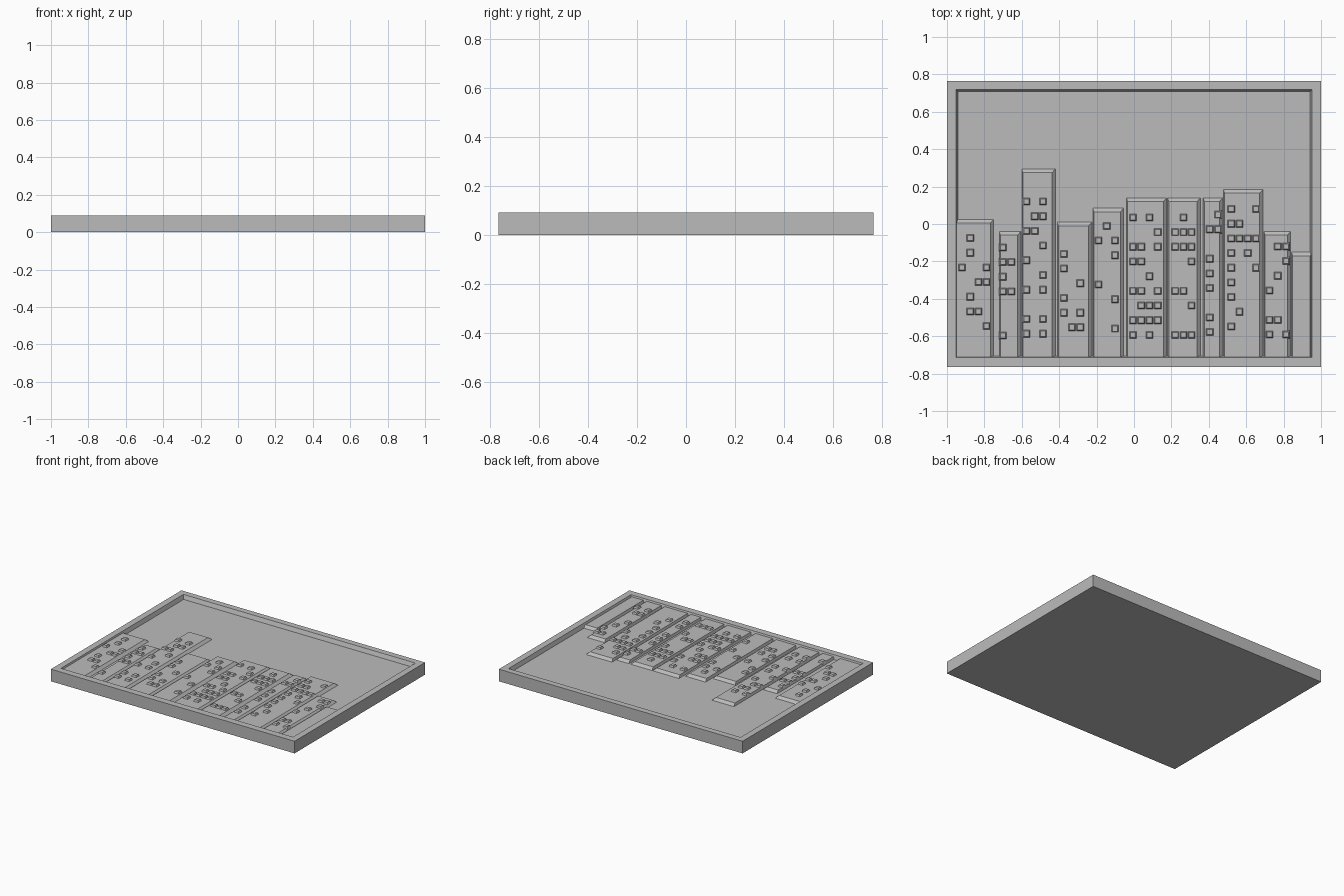
import bpy, bmesh

cube = bpy.data.objects.get("Cube")
if cube:
    bpy.data.objects.remove(cube, do_unlink=True)

stone = bpy.data.materials.new("plain grey")
stone.use_nodes = True
GREY = (0.5, 0.5, 0.5, 1)
stone.diffuse_color = GREY
stone.node_tree.nodes["Principled BSDF"].inputs["Base Color"].default_value = GREY

RIM, FLOOR, ROOF = 0.09, 0.06, 0.078
FRONT = -0.73
PITCH = 0.0785


def add_stack(bm, rings):
    """Closed solid through stacked rectangles (x0, x1, y0, y1, z)."""
    loops = [[bm.verts.new(p) for p in ((x0, y0, z), (x1, y0, z), (x1, y1, z), (x0, y1, z))]
             for x0, x1, y0, y1, z in rings]
    for a, b in zip(loops, loops[1:]):
        for i in range(4):
            j = (i + 1) % 4
            bm.faces.new((a[i], a[j], b[j], b[i]))
    bm.faces.new(loops[0][::-1])
    bm.faces.new(loops[-1])


def finish(name, bm):
    mesh = bpy.data.meshes.new(name)
    bm.to_mesh(mesh)
    bm.free()
    mesh.materials.append(stone)
    bpy.context.collection.objects.link(bpy.data.objects.new(name, mesh))


# Slab with a rim around the recessed sky
bm = bmesh.new()
add_stack(bm, [(-1, 1, -0.765, 0.765, 0), (-1, 1, -0.765, 0.765, RIM),
               (-0.952, 0.952, -0.715, 0.72, RIM), (-0.942, 0.942, -0.705, 0.708, FLOOR)])
finish("framed_slab", bm)

# Buildings: left, right, top, first window column, first window row, window rows
buildings = [
    (-0.96, -0.75, 0.025, -0.92, -0.075, ".#.. .#.. #..# ..## .#.. .##. ...#"),
    (-0.72, -0.605, -0.04, -0.7, -0.125, "#. ## #. ## .. .. #."),
    (-0.6, -0.42, 0.295, -0.575, 0.12, "#.# .## ##. ..# #.. ..# #.# ... #.# #.#"),
    (-0.41, -0.225, 0.01, -0.375, -0.16, "#.. #.. ..# #.. #.# .##"),
    (-0.22, -0.055, 0.085, -0.19, -0.01, ".#. #.# ..# ... #.. ..# ... ..#"),
    (-0.04, 0.175, 0.14, -0.005, 0.035, "#.#. ...# ##.# ##.. ..#. ##.# .### #### #.#."),
    (0.18, 0.355, 0.14, 0.22, 0.035, ".#. ### ### ..# ... ##. ..# ... ###"),
    (0.37, 0.475, 0.14, 0.405, 0.05, ".# ## .. #. #. #. .. #. #."),
    (0.478, 0.69, 0.185, 0.52, 0.08, "#..# ##.. #### #.#. #..# #... #... .#.. #..."),
    (0.695, 0.838, -0.04, 0.725, -0.12, ".## ..# .#. #.. ... ##. #.#"),
    (0.842, 0.96, -0.15, 0, 0, ""),
]

for n, (left, right, top, col, row, pattern) in enumerate(buildings, 1):
    bm = bmesh.new()
    # Tower block with sloping edges
    add_stack(bm, [(left, right, FRONT, top, FLOOR - 0.01), (left, right, FRONT, top, FLOOR),
                   (left + 0.006, right - 0.018, FRONT, top - 0.02, ROOF)])
    finish(f"building_{n}", bm)

    # Raised windows
    if not pattern:
        continue
    bm = bmesh.new()
    for r, line in enumerate(pattern.split()):
        for c, mark in enumerate(line):
            if mark == "#":
                x, y = col + c * 0.044, row - r * PITCH
                a, b = 0.021, 0.014
                add_stack(bm, [(x - a, x + a, y - a, y + a, ROOF - 0.004),
                               (x - b, x + b, y - b, y + b, RIM)])
    finish(f"windows_{n}", bm)
